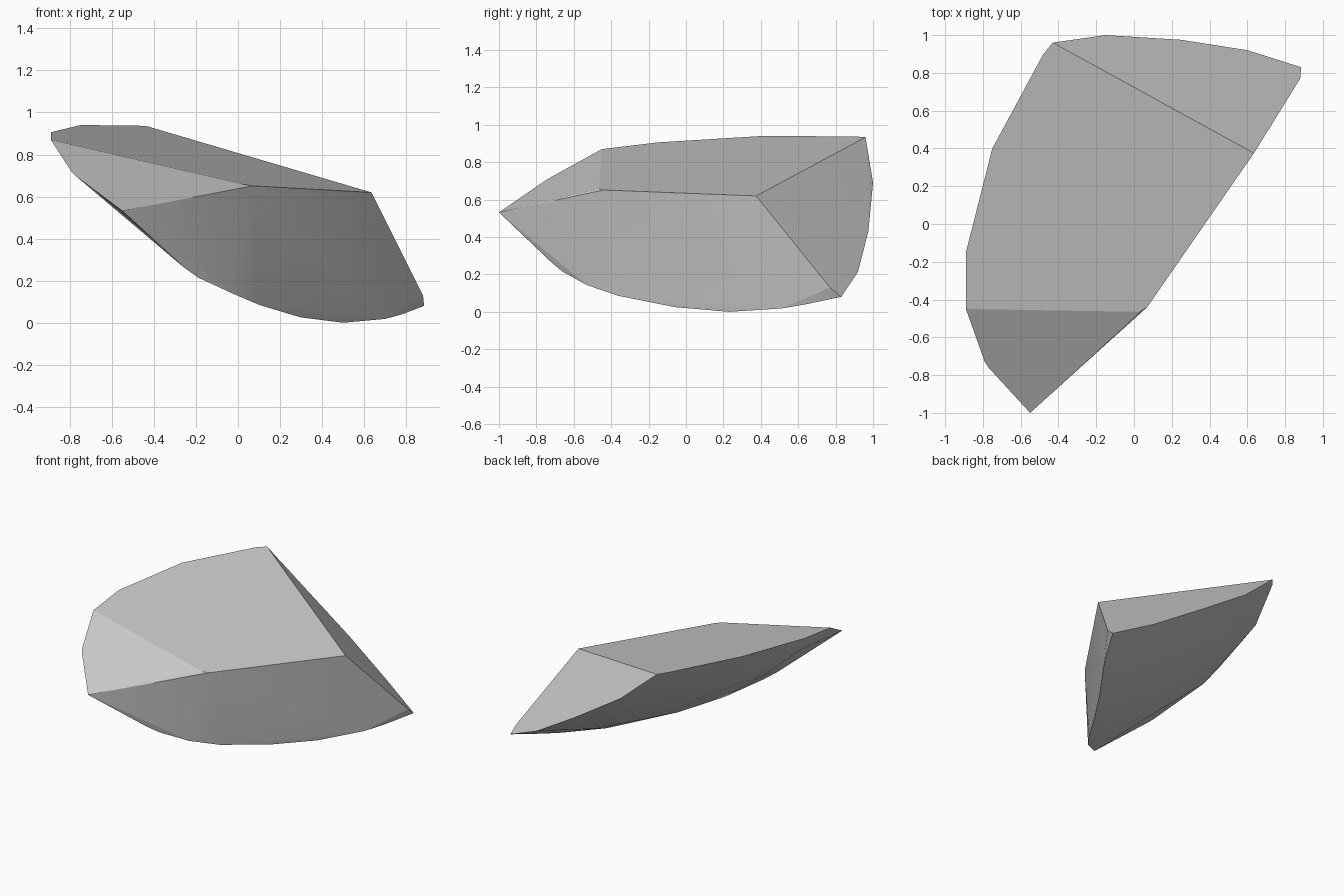
import bpy
import bmesh
import math

# Remove the default cube only
default_cube = bpy.data.objects.get("Cube")
if default_cube:
    bpy.data.objects.remove(default_cube, do_unlink=True)


def make_material(name, colour):
    material = bpy.data.materials.new(name)
    material.use_nodes = True
    material.diffuse_color = colour
    material.node_tree.nodes["Principled BSDF"].inputs["Base Color"].default_value = colour
    return material


def top_plane(x, y):
    """Height of the large sloping top facet."""
    return 0.72 - 0.229 * x + 0.12 * y


def nose_plane(x, y):
    """Height of the steeper facet that runs down to the front tip."""
    return top_plane(x, y) + 0.356 * (y + 0.455)


# Outline of the sloping top facet
top_outline = [(-0.43, 0.96), (0.635, 0.375), (0.07, -0.44), (0.03, -0.465),
               (-0.89, -0.45), (-0.89, -0.15), (-0.75, 0.4), (-0.48, 0.9)]

# Outline of the nose facet, ending in the tip
nose_outline = [(-0.79, -0.73), (-0.77, -0.76), (-0.55, -1.0)]

# Lower edge of the front walls, from the tip to the low corner
front_edge = [(-0.26, -0.72, 0.265), (-0.19, -0.66, 0.215), (-0.035, -0.53, 0.143),
              (0.1, -0.36, 0.085), (0.3, -0.06, 0.025), (0.5, 0.23, 0.0),
              (0.7, 0.51, 0.018), (0.78, 0.64, 0.04)]

# Curved lower edge of the back wall, with the clipped low corner
back_edge = [(0.88, 0.77, 0.13), (0.885, 0.83, 0.08), (0.6, 0.92, 0.215),
             (0.25, 0.975, 0.43), (-0.15, 1.0, 0.69)]

# Shallow dome of the underside
underside = [(0.08, -0.02, 0.137), (-0.07, -0.36, 0.163), (-0.79, -0.2, 0.76),
             (-0.22, 0.17, 0.393), (-0.5, 0.3, 0.66), (-0.45, -0.3, 0.455),
             (0.1, 0.5, 0.32), (0.4, 0.5, 0.127), (-0.25, 0.65, 0.603),
             (-0.5, -0.65, 0.48)]

points = [(x, y, top_plane(x, y)) for x, y in top_outline]
points += [(x, y, nose_plane(x, y)) for x, y in nose_outline]
points += front_edge + back_edge + underside

# Wrap the edges in a solid shard and merge the flat facets
bm = bmesh.new()
for point in points:
    bm.verts.new(point)
bmesh.ops.convex_hull(bm, input=bm.verts[:])
loose = [v for v in bm.verts if not v.link_faces]
bmesh.ops.delete(bm, geom=loose, context="VERTS")
bmesh.ops.dissolve_limit(bm, angle_limit=math.radians(2),
                         verts=bm.verts[:], edges=bm.edges[:])
bmesh.ops.recalc_face_normals(bm, faces=bm.faces[:])

mesh = bpy.data.meshes.new("stone_shard")
bm.to_mesh(mesh)
bm.free()
mesh.materials.append(make_material("stone grey", (0.58, 0.58, 0.58, 1)))

shard = bpy.data.objects.new("stone_shard", mesh)
bpy.context.collection.objects.link(shard)

# Soften the rounded underside while the facet edges stay crisp
bpy.ops.object.select_all(action="DESELECT")
shard.select_set(True)
bpy.context.view_layer.objects.active = shard
bpy.ops.object.shade_smooth_by_angle(angle=math.radians(12))
